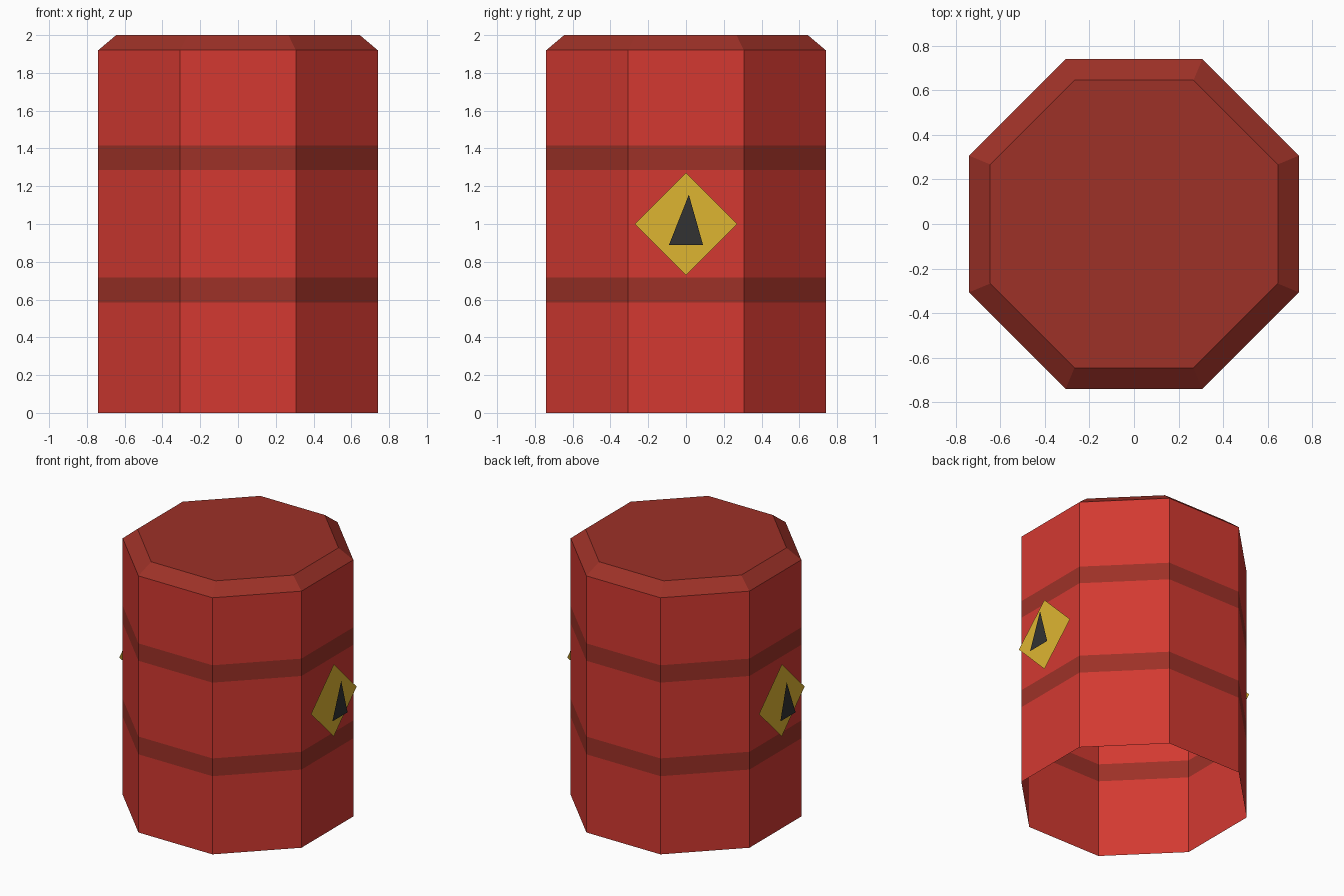
import bpy
import bmesh
from math import cos, pi, tau, sin

cube = bpy.data.objects.get("Cube")
if cube:
    bpy.data.objects.remove(cube, do_unlink=True)


def linear(c):
    c /= 255
    return c / 12.92 if c <= 0.04045 else ((c + 0.055) / 1.055) ** 2.4


def material(name, *rgb):
    colour = (*[linear(c) for c in rgb], 1)
    mat = bpy.data.materials.new(name)
    mat.use_nodes = True
    mat.diffuse_color = colour
    shader = next(n for n in mat.node_tree.nodes if n.type == 'BSDF_PRINCIPLED')
    shader.inputs["Base Color"].default_value = colour
    return mat


red = material("barrel red", 211, 57, 49)
dark_red = material("dark red", 157, 49, 39)
yellow = material("sign yellow", 222, 181, 49)
charcoal = material("charcoal", 50, 50, 50)


def add_object(name, bm, mats):
    mesh = bpy.data.meshes.new(name)
    bm.to_mesh(mesh)
    bm.free()
    for mat in mats:
        mesh.materials.append(mat)
    obj = bpy.data.objects.new(name, mesh)
    bpy.context.collection.objects.link(obj)


# Barrel: open-bottomed octagonal shell, (apothem, height, colour above)
SIDES = 8
WALL = 0.74
profile = [(WALL, 0, 0), (WALL, 0.585, 1), (WALL, 0.718, 0),
           (WALL, 1.285, 1), (WALL, 1.415, 0), (WALL, 1.92, 1), (0.645, 2, 1)]
bm = bmesh.new()
rings = []
for apothem, z, _ in profile:
    r = apothem / cos(pi / SIDES)
    angles = [(i + 0.5) * tau / SIDES for i in range(SIDES)]
    rings.append([bm.verts.new((r * cos(a), r * sin(a), z)) for a in angles])
for (low, high), (_, _, colour) in zip(zip(rings, rings[1:]), profile):
    for i in range(SIDES):
        j = (i + 1) % SIDES
        face = bm.faces.new((low[i], low[j], high[j], high[i]))
        face.material_index = colour
bm.faces.new(rings[-1]).material_index = 1
add_object("barrel", bm, [red, dark_red])


# Warning signs: thin sheets standing off both sides
def sheet(name, x, outline, mat):
    bm = bmesh.new()
    verts = [bm.verts.new((x, y, z)) for y, z in outline]
    bm.faces.new(verts if x > 0 else verts[::-1])
    add_object(name, bm, [mat])


diamond = [(-0.27, 1), (0, 0.73), (0.27, 1), (0, 1.27)]
triangle = [(-0.09, 0.89), (0.09, 0.89), (0.015, 1.155)]
for side, sign in (("left", 1), ("right", -1)):
    sheet(side + "_sign", sign * (WALL + 0.053), diamond, yellow)
    sheet(side + "_sign_triangle", sign * (WALL + 0.104), triangle, charcoal)
